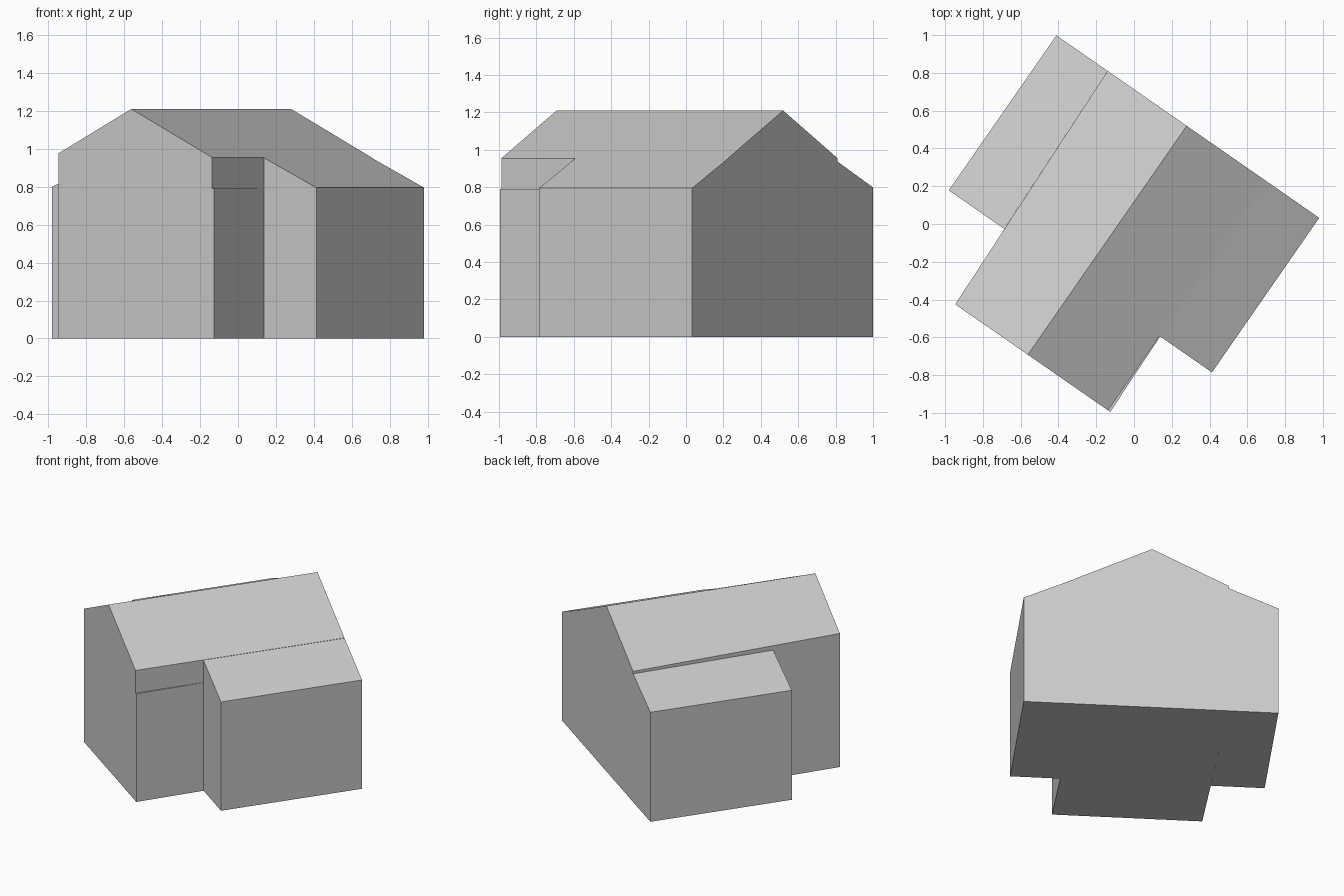
import bpy
import bmesh
from mathutils import Vector

cube = bpy.data.objects.get("Cube")
if cube:
    bpy.data.objects.remove(cube, do_unlink=True)

# Single plain colour
grey = bpy.data.materials.new("plain_grey")
grey.use_nodes = True
colour = (0.6, 0.6, 0.6, 1)
grey.diffuse_color = colour
grey.node_tree.nodes["Principled BSDF"].inputs["Base Color"].default_value = colour

# The building is turned on the plot: one axis along the ridge, one across it
ALONG = Vector((0.570, 0.821, 0)).normalized()
ACROSS = Vector((ALONG.y, -ALONG.x, 0))
BACK = 0.586


def prism(name, start, end, profile, end_profile=None):
    """Join two (across, height) profiles placed at two points along the ridge."""
    bm = bmesh.new()
    rings = []
    for s, pts in ((start, profile), (end, end_profile or profile)):
        rings.append([bm.verts.new(ALONG * s + ACROSS * t + Vector((0, 0, z)))
                      for t, z in pts])
    a, b = rings
    bm.faces.new(a)
    bm.faces.new(b)
    n = len(a)
    for i in range(n):
        j = (i + 1) % n
        bm.faces.new((a[i], a[j], b[j], b[i]))
    bmesh.ops.recalc_face_normals(bm, faces=bm.faces)
    mesh = bpy.data.meshes.new(name)
    bm.to_mesh(mesh)
    bm.free()
    mesh.materials.append(grey)
    obj = bpy.data.objects.new(name, mesh)
    bpy.context.collection.objects.link(obj)
    return obj


def gable(left, left_z):
    return [(left, 0), (left, left_z), (-0.067, 1.21), (0.45, 0.955), (0.45, 0)]


def left_lean_to(inner):
    return [(-0.907, 0), (-0.907, 0.8), (inner, 0.937), (inner, 0)]


def plinth(outer):
    return [(0.45, 0), (0.45, 0.79), (outer, 0.79), (outer, 0)]


# Main hall, with a slightly tapering left wall
prism("main_hall", -0.889, BACK, gable(-0.535, 0.976), gable(-0.577, 0.955))

# Lower wings on both sides
prism("left_wing", -0.413, BACK, left_lean_to(-0.549), left_lean_to(-0.577))
prism("right_wing", -0.41, BACK,
      [(0.45, 0), (0.45, 0.953), (0.787, 0.795), (0.787, 0)])

# Thicker lower wall beside the right wing
prism("lower_wall", -0.889, -0.41, plinth(0.464), plinth(0.453))
